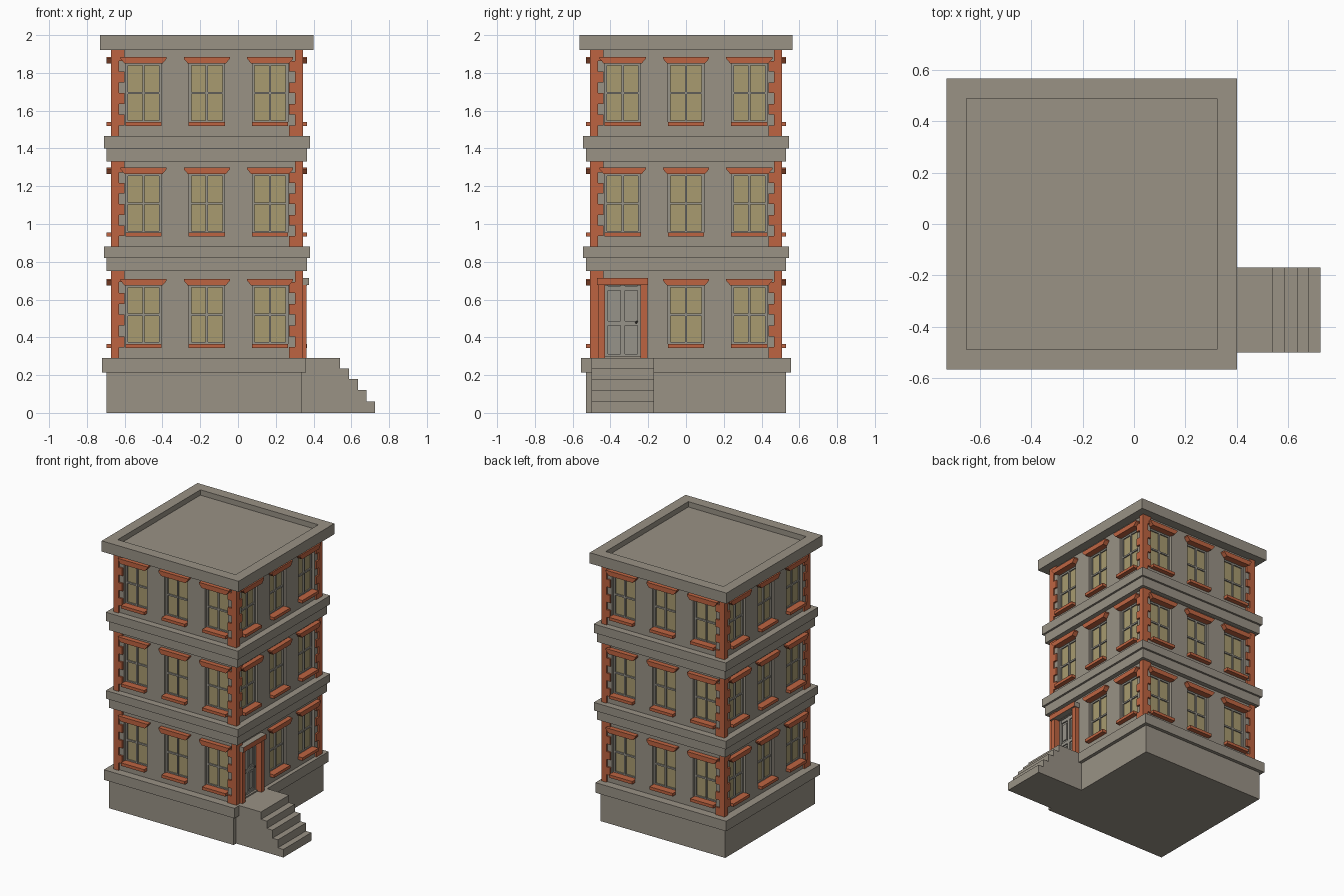
import bpy, bmesh, math
from mathutils import Matrix, Vector

if "Cube" in bpy.data.objects:
    bpy.data.objects.remove(bpy.data.objects["Cube"])

CX = -0.165                       # building axis
FLOORS = [(0.29, 0.75), (0.88, 1.33), (1.465, 1.92)]
WALL, GLASS_D = 0.495, 0.465      # half widths of wall face and recess floor


def material(name, rgb):
    m = bpy.data.materials.new(name)
    m.diffuse_color = (*rgb, 1)
    m.use_nodes = True
    m.node_tree.nodes["Principled BSDF"].inputs["Base Color"].default_value = m.diffuse_color
    return m


STONE = material("stone", (0.319, 0.287, 0.235))
BRICK = material("brick_orange", (0.515, 0.127, 0.053))
GLASS = material("window_glass", (0.392, 0.328, 0.162))
FRAME = material("frame_grey", (0.310, 0.296, 0.255))
KNOB = material("dark_metal", (0.08, 0.07, 0.06))


def side(k):
    return Matrix.Translation((CX, 0, 0)) @ Matrix.Rotation(k * math.pi / 2, 4, 'Z')


SIDES = [side(k) for k in range(4)]   # front, right, back, left


def box(bm, x0, x1, y0, y1, z0, z1, M=Matrix()):
    S = Matrix.Diagonal((x1 - x0, y1 - y0, z1 - z0, 1))
    T = Matrix.Translation(((x0 + x1) / 2, (y0 + y1) / 2, (z0 + z1) / 2))
    return bmesh.ops.create_cube(bm, size=1, matrix=M @ T @ S)['verts']


def prism(bm, pts, y0, y1, M=Matrix()):
    """Extrude an (x, z) outline along y."""
    f = bm.faces.new([bm.verts.new(M @ Vector((x, y0, z))) for x, z in pts])
    g = bmesh.ops.extrude_face_region(bm, geom=[f])
    vs = [v for v in g['geom'] if isinstance(v, bmesh.types.BMVert)]
    d = M.to_3x3() @ Vector((0, y1 - y0, 0))
    bmesh.ops.translate(bm, vec=d, verts=vs)


def make(name, bm, *mats):
    bmesh.ops.recalc_face_normals(bm, faces=bm.faces)
    me = bpy.data.meshes.new(name)
    bm.to_mesh(me)
    bm.free()
    for m in mats:
        me.materials.append(m)
    ob = bpy.data.objects.new(name, me)
    bpy.context.collection.objects.link(ob)
    return ob


def slab(name, half, z0, z1):
    bm = bmesh.new()
    box(bm, CX - half, CX + half, -half, half, z0, z1)
    return make(name, bm, STONE)


# plinth and its cap
bm = bmesh.new()
box(bm, -0.695, 0.335, -0.53, 0.53, 0, 0.215)
make("plinth", bm, STONE)
bm = bmesh.new()
box(bm, -0.72, 0.36, -0.555, 0.555, 0.215, 0.29)
make("plinth_cap", bm, STONE)

# bands between storeys
for i, (z0, z1, z2) in enumerate([(0.75, 0.82, 0.88), (1.33, 1.40, 1.465)]):
    slab(f"band_lower_{i}", 0.53, z0, z1)
    slab(f"band_upper_{i}", 0.545, z1, z2)

# roof slab with sunken top
roof = slab("roof", 0.565, 1.92, 2.0)
bm = bmesh.new()
bm.from_mesh(roof.data)
top = max(bm.faces, key=lambda f: f.calc_center_median().z)
bmesh.ops.inset_region(bm, faces=[top], thickness=0.11)
g = bmesh.ops.extrude_face_region(bm, geom=[top])
bmesh.ops.translate(bm, vec=(0, 0, -0.04),
                    verts=[v for v in g['geom'] if isinstance(v, bmesh.types.BMVert)])
bmesh.ops.delete(bm, geom=[f for f in bm.faces if f.calc_area() > 0.8 and
                           abs(f.calc_center_median().z - 2.0) < 1e-4 and len(f.verts) == 4],
                 context='FACES_ONLY')
bm.to_mesh(roof.data)
bm.free()

# windows, sills, lintels; openings gathered into one cutter
cut, glass, bars, sills, lintels = (bmesh.new() for _ in range(5))
for k, M in enumerate(SIDES):
    for fl, (zb, zt) in enumerate(FLOORS):
        for u in (-0.335, 0, 0.335):
            if k == 1 and fl == 0 and u < 0:
                continue                      # the door goes here
            a, b, lo, hi = u - 0.094, u + 0.094, zb + 0.072, zb + 0.386
            mid = (lo + hi) / 2
            box(cut, a, b, -0.6, -GLASS_D, lo, hi, M)
            box(glass, a, b, -GLASS_D - 0.003, -GLASS_D + 0.003, lo, hi, M)
            y0, y1 = -GLASS_D - 0.013, -GLASS_D
            for x in (a + 0.006, u, b - 0.006):
                box(bars, x - 0.006, x + 0.006, y0, y1, lo, hi, M)
            for z in (lo + 0.006, mid, hi - 0.006):
                box(bars, a, b, y0 + 0.001, y1, z - 0.006, z + 0.006, M)
            box(sills, u - 0.096, u + 0.096, -0.53, -GLASS_D - 0.01, zb + 0.053, zb + 0.075, M)
            prism(lintels, [(u - 0.1, zb + 0.384), (u + 0.1, zb + 0.384), (u + 0.122, zb + 0.41),
                            (u + 0.122, zb + 0.42), (u - 0.122, zb + 0.42), (u - 0.122, zb + 0.41)],
                  -0.53, -WALL + 0.01, M)
R = SIDES[1]
box(cut, -0.43, -0.24, -0.6, -GLASS_D, 0.30, 0.675, R)
make("window_glass", glass, GLASS)
make("window_bars", bars, FRAME)
make("window_sills", sills, BRICK)
make("window_lintels", lintels, BRICK)

# walls with openings cut out
walls = slab("walls", WALL, 0.25, 1.95)
cutter = make("opening_cutter", cut)
mod = walls.modifiers.new("openings", 'BOOLEAN')
mod.object, mod.operation, mod.solver = cutter, 'DIFFERENCE', 'EXACT'
dg = bpy.context.evaluated_depsgraph_get()
new = bpy.data.meshes.new_from_object(walls.evaluated_get(dg))
walls.modifiers.clear()
walls.data = new
bpy.data.objects.remove(cutter)

# alternating corner quoins
bm = bmesh.new()
Q, N = 0.508, 8
for k, M in enumerate(SIDES):
    for zb, zt in FLOORS:
        h = (zt - zb) / N
        for i in range(N):
            lx, ly = (0.072, 0.042) if i % 2 else (0.042, 0.072)
            box(bm, -Q, -Q + lx, -Q, -Q + ly, zb + i * h, zb + (i + 1) * h, M)
make("corner_quoins", bm, BRICK)

# door leaf with four recessed panels
bm = bmesh.new()
D = GLASS_D
box(bm, -0.43, -0.24, -D - 0.006, -D + 0.01, 0.29, 0.675, R)
for x in (-0.424, -0.335, -0.246):
    box(bm, x - 0.011, x + 0.011, -D - 0.016, -D, 0.29, 0.675, R)
for z in (0.30, 0.475, 0.66):
    box(bm, -0.43, -0.24, -D - 0.015, -D, z - 0.012, z + 0.012, R)
for x in (-0.3795, -0.2905):
    for z0, z1 in ((0.328, 0.447), (0.503, 0.632)):
        box(bm, x - 0.022, x + 0.022, -D - 0.012, -D, z0, z1, R)
make("door", bm, FRAME)
bm = bmesh.new()
bmesh.ops.create_icosphere(bm, subdivisions=1, radius=0.008,
                           matrix=R @ Matrix.Translation((-0.262, -D - 0.022, 0.48)))
make("door_knob", bm, KNOB)

# door surround
bm = bmesh.new()
for x in (-0.447, -0.223):
    box(bm, x - 0.018, x + 0.018, -0.527, -0.47, 0.29, 0.68, R)
make("door_jambs", bm, BRICK)
bm = bmesh.new()
box(bm, -0.47, -0.20, -0.54, -0.48, 0.677, 0.715, R)
hood = make("door_hood", bm, STONE, BRICK)
for p in hood.data.polygons:      # brick coloured front only
    p.material_index = 1 if p.normal.x > 0.9 else 0

# entrance steps
pts = [(0.32, 0), (0.725, 0)]
xs, zs = (0.725, 0.68, 0.635, 0.588, 0.54), (0.06, 0.12, 0.18, 0.235, 0.29)
for i in range(5):
    pts.append((xs[i], zs[i]))
    pts.append((xs[i + 1] if i < 4 else 0.32, zs[i]))
bm = bmesh.new()
prism(bm, pts, -0.50, -0.17)
make("entrance_steps", bm, STONE)
